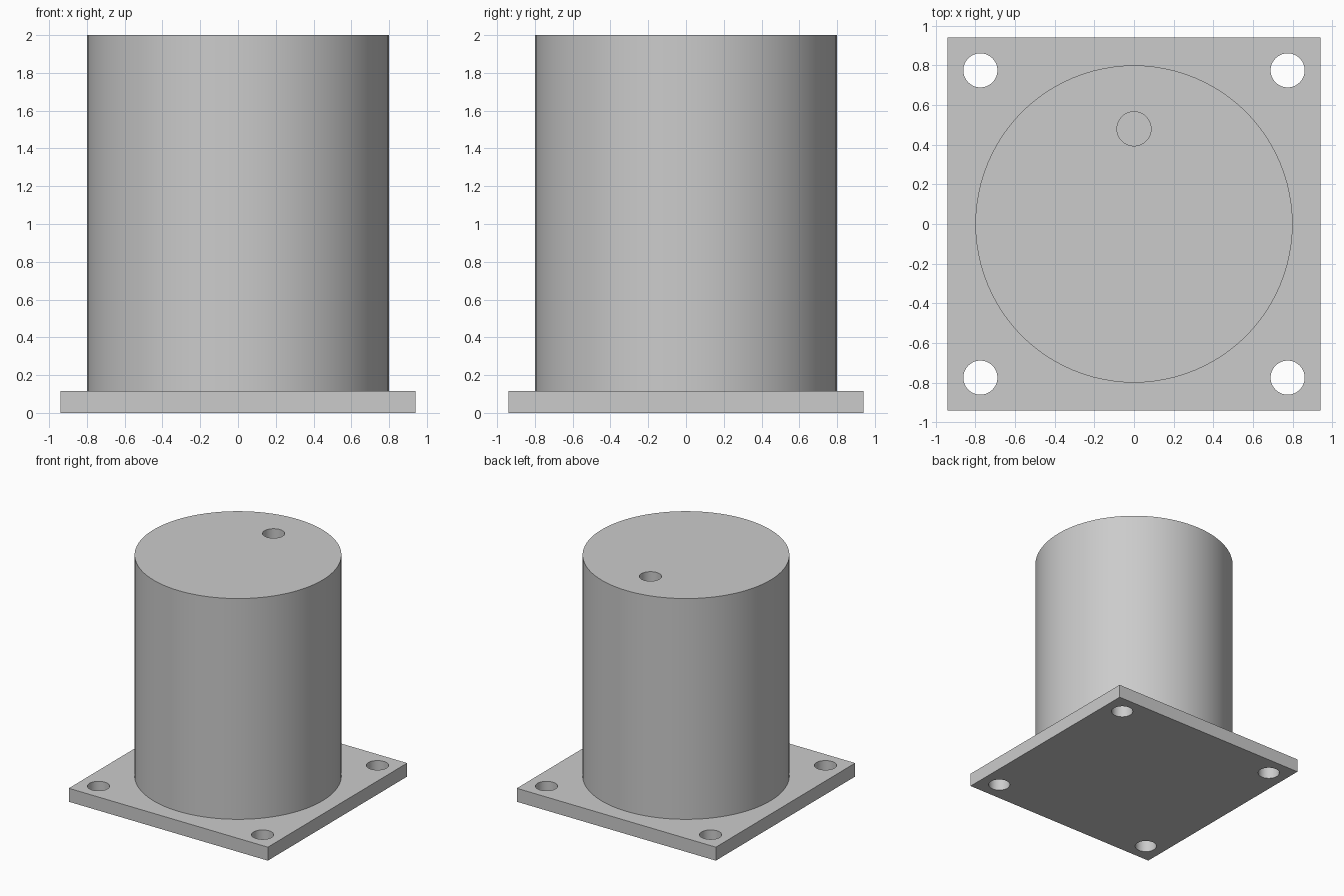
import bpy
import math

if "Cube" in bpy.data.objects:
    bpy.data.objects.remove(bpy.data.objects["Cube"], do_unlink=True)

PLATE_HALF, PLATE_TOP, HEIGHT = 0.94, 0.115, 2.0
BODY_R, HOLE_R, BOLT = 0.8, 0.086, 0.775
BORE_Y, BORE_DEPTH = 0.48, 0.4

grey = bpy.data.materials.new("plain_grey")
grey.use_nodes = True
colour = (0.6, 0.6, 0.6, 1)
grey.diffuse_color = colour
grey.node_tree.nodes["Principled BSDF"].inputs["Base Color"].default_value = colour


def cylinder(name, radius, x, y, bottom, top, sides):
    bpy.ops.mesh.primitive_cylinder_add(
        vertices=sides, radius=radius, depth=top - bottom,
        location=(x, y, (bottom + top) / 2))
    obj = bpy.context.object
    obj.name = name
    obj.data.materials.append(grey)
    return obj


def drill(target, cutter):
    """Cut the hole, then discard the cutter."""
    cutter.hide_render = True
    mod = target.modifiers.new("hole", "BOOLEAN")
    mod.operation, mod.solver, mod.object = "DIFFERENCE", "EXACT", cutter
    bpy.context.view_layer.objects.active = target
    bpy.ops.object.modifier_apply(modifier=mod.name)
    bpy.data.objects.remove(cutter, do_unlink=True)


def smooth(obj):
    bpy.ops.object.select_all(action="DESELECT")
    obj.select_set(True)
    bpy.context.view_layer.objects.active = obj
    bpy.ops.object.shade_smooth_by_angle(angle=math.radians(30))


# Square base plate with a bolt hole in each corner
bpy.ops.mesh.primitive_cube_add(size=1, location=(0, 0, PLATE_TOP / 2))
plate = bpy.context.object
plate.name = "base_plate"
plate.scale = (PLATE_HALF * 2, PLATE_HALF * 2, PLATE_TOP)
bpy.ops.object.transform_apply(location=False, rotation=False, scale=True)
plate.data.materials.append(grey)
for sx in (-1, 1):
    for sy in (-1, 1):
        drill(plate, cylinder("bolt_cutter", HOLE_R, sx * BOLT, sy * BOLT,
                              -0.1, PLATE_TOP + 0.1, 48))
smooth(plate)

# Round body with a blind bore in its top, towards the back
body = cylinder("round_body", BODY_R, 0, 0, PLATE_TOP, HEIGHT, 96)
drill(body, cylinder("bore_cutter", HOLE_R, 0, BORE_Y,
                     HEIGHT - BORE_DEPTH, HEIGHT + 0.1, 48))
smooth(body)
